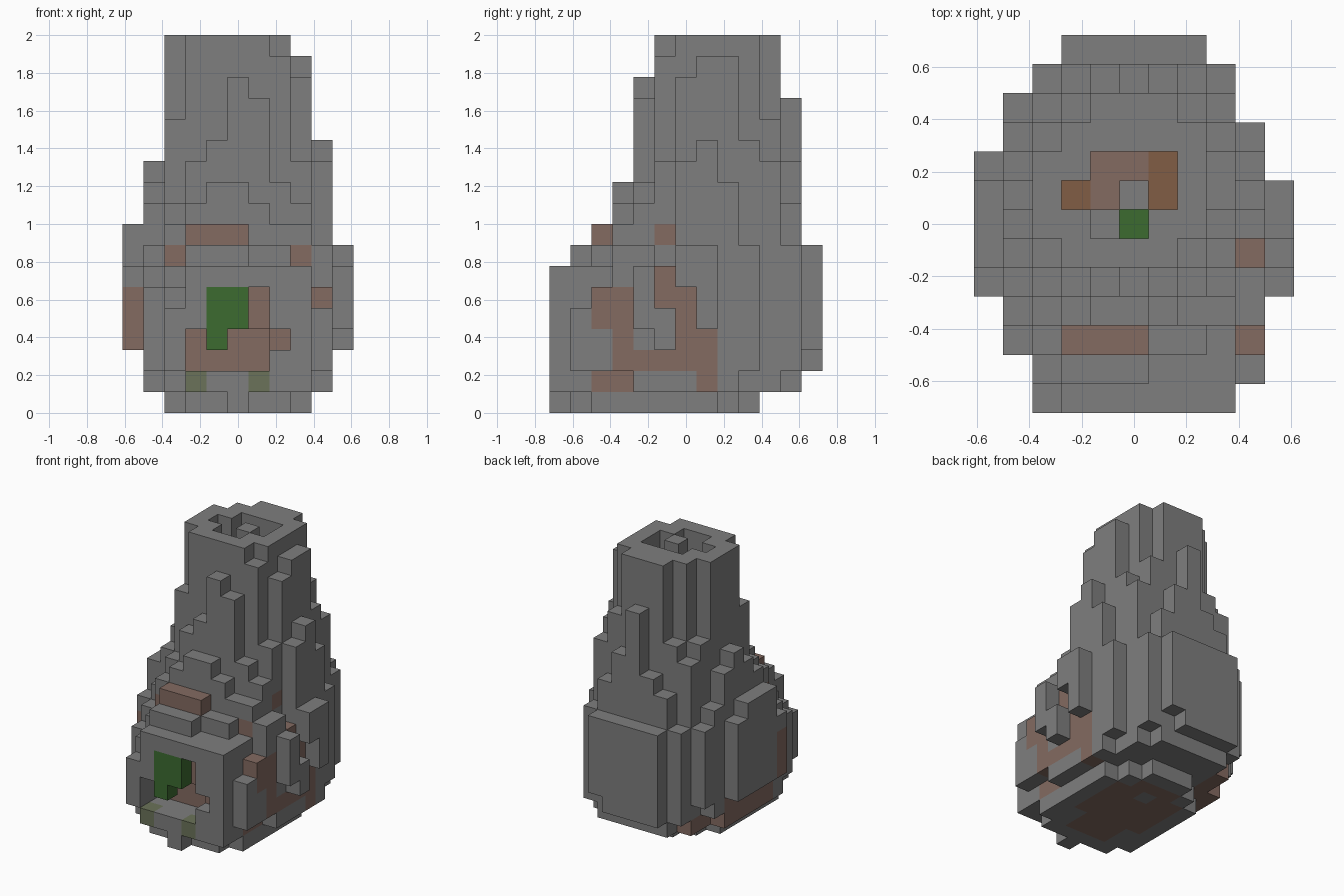
import bpy
import bmesh
from mathutils import Vector

cube = bpy.data.objects.get("Cube")
if cube:
    bpy.data.objects.remove(cube, do_unlink=True)

HEIGHT_BLOCKS = 18
UNIT = 2 / HEIGHT_BLOCKS
ORIGIN = Vector((-5.5 * UNIT, -6.5 * UNIT, 0))


def make_material(name, colour):
    mat = bpy.data.materials.new(name)
    mat.use_nodes = True
    rgba = (*colour, 1)
    mat.diffuse_color = rgba
    mat.node_tree.nodes["Principled BSDF"].inputs["Base Color"].default_value = rgba
    return mat


STONE, CLAY, RUST, LEAF, MOSS = range(5)
materials = [
    make_material("stone grey", (0.21, 0.21, 0.21)),
    make_material("pale clay", (0.23, 0.145, 0.12)),
    make_material("rust brown", (0.22, 0.11, 0.06)),
    make_material("leaf green", (0.045, 0.145, 0.03)),
    make_material("moss grey", (0.145, 0.17, 0.1)),
]

solid = {}


def cells(xs, ys, zs):
    """Every block in an inclusive range; a plain number means one block."""
    spans = [(s, s) if isinstance(s, int) else s for s in (xs, ys, zs)]
    ranges = [range(low, high + 1) for low, high in spans]
    return [(x, y, z) for x in ranges[0] for y in ranges[1] for z in ranges[2]]


def carve(xs, ys, zs):
    for cell in cells(xs, ys, zs):
        solid.pop(cell, None)


def paint(colour, xs, ys, zs):
    for cell in cells(xs, ys, zs):
        if cell in solid:
            solid[cell] = colour


def fill(colour, xs, ys, zs):
    for cell in cells(xs, ys, zs):
        solid[cell] = colour


def underside(x, y):
    """The base narrows towards the ground in rounded steps."""
    rings = [(3.7, 4.5, 5.2), (4.6, 5.5, 6.3), (4.9, 6, 6.9)]
    for level, (rx, cy, ry) in enumerate(rings):
        if ((x - 5) / rx) ** 2 + ((y - cy) / ry) ** 2 < 1:
            return level
    return 2 if y > 10 or y < 3 else 3


def grow_rows(first_row, rows):
    """Stand columns side by side, each row starting at its own left edge."""
    for y, (left, tops) in enumerate(rows, first_row):
        for x, top in enumerate(tops, left):
            fill(STONE, x, y, (underside(x, y), top - 1))


# Stepped front slope
grow_rows(0, [
    (2, [5] + [7] * 6),
    (2, [6, 8, 8, 8, 7, 7, 7, 5]),
    (1, [6, 7, 9, 9, 9, 8, 8, 7, 6]),
    (1, [7, 9, 10, 11, 11, 10, 9, 9, 8]),
    (0, [7, 8, 10, 12, 13, 16, 15, 11, 10, 8, 7]),
])
# Chimney with ribs on both sides
TOP = HEIGHT_BLOCKS
grow_rows(5, [
    (0, [9, 10, 14] + [TOP] * 4 + [17, 12, 7, 5]),
    (0, [9, 11] + [TOP] * 6 + [16, 12, 8]),
    (0, [9, 12] + [TOP] * 6 + [17, 13, 8]),
    (0, [8, 11] + [TOP] * 6 + [17, 11]),
])
# Ribbed back slope
grow_rows(9, [
    (1, [9, 13] + [TOP] * 5 + [13, 8]),
    (1, [8, 12, 13] + [TOP] * 3 + [14, 12]),
    (2, [8, 10, 11, 15, 12, 10, 8]),
    (3, [8] * 5),
])
carve(7, 12, 2)

# Side ribs hang above the base
carve(10, 4, 3)
carve(10, 6, (2, 5))
carve(10, 7, (2, 3))
carve(9, (2, 3), 1)

# Front lip: ragged lower edge
fill(STONE, (3, 8), 0, (1, 6))
fill(STONE, 2, 0, (2, 4))
carve(2, 0, (0, 1))
carve((3, 8), 0, 0)
fill(STONE, 5, 0, 0)

# Mouth opening with a leaf hanging in it
carve((3, 6), (0, 1), (2, 3))
carve(7, 0, 3)
carve(6, 0, (4, 5))
fill(LEAF, (4, 5), 0, (4, 5))
fill(LEAF, 4, 0, 3)
paint(CLAY, (3, 7), 2, (2, 3))
paint(CLAY, 7, 1, 3)
paint(CLAY, 6, 1, (4, 5))
for x in (3, 6):
    paint(MOSS, x, 0, 1)

# Chimney shaft around a central post, with a coloured floor
FLOOR = 3
shaft = {(3, 7): RUST, (6, 7): RUST, (6, 8): RUST, (5, 6): LEAF,
         (4, 7): CLAY, (4, 8): CLAY, (5, 8): CLAY}
for (x, y), colour in shaft.items():
    carve(x, y, (FLOOR, TOP))
    paint(colour, x, y, FLOOR - 1)
carve(4, 6, (TOP - 2, TOP))

# Clay patches: ledge, brows, side bands and belly
clay_patches = [
    ((3, 5), 2, 8), (2, 3, 7), (8, 3, 7),
    (9, (2, 3), (4, 5)), (9, 3, 3), ((8, 9), (3, 7), 2),
    (9, 6, (3, 5)), ((8, 9), 7, (1, 3)), (9, 5, (5, 6)),
    (8, 5, 8), (8, (2, 3), 1),
    (0, 4, (3, 5)), (1, 3, (3, 4)), ((1, 2), (4, 10), 1), (1, (4, 8), 2),
    ((3, 7), (4, 7), 0), ((4, 6), (2, 8), 0),
]
for patch in clay_patches:
    paint(CLAY, *patch)
paint(STONE, 5, 7, 0)

AXES = [Vector(a) for a in ((1, 0, 0), (0, 1, 0), (0, 0, 1))]


def build_part(name, first_row, last_row):
    """Turn the blocks of some rows into a mesh of their exposed faces."""
    bm = bmesh.new()
    for cell, colour in solid.items():
        if not first_row <= cell[1] <= last_row:
            continue
        centre = Vector(cell) + Vector((0.5, 0.5, 0.5))
        for axis in range(3):
            for sign in (-1, 1):
                n = AXES[axis] * sign
                if tuple(int(c + d) for c, d in zip(cell, n)) in solid:
                    continue
                u = AXES[(axis + 1) % 3]
                v = n.cross(u)
                corners = (-u - v, u - v, u + v, v - u)
                verts = [bm.verts.new((centre + (n + c) / 2) * UNIT + ORIGIN)
                         for c in corners]
                bm.faces.new(verts).material_index = colour
    bmesh.ops.remove_doubles(bm, verts=bm.verts, dist=UNIT / 100)
    mesh = bpy.data.meshes.new(name)
    for mat in materials:
        mesh.materials.append(mat)
    bm.to_mesh(mesh)
    bm.free()
    obj = bpy.data.objects.new(name, mesh)
    bpy.context.collection.objects.link(obj)
    return obj


build_part("front_slope", 0, 4)
build_part("chimney", 5, 8)
build_part("back_slope", 9, 12)
